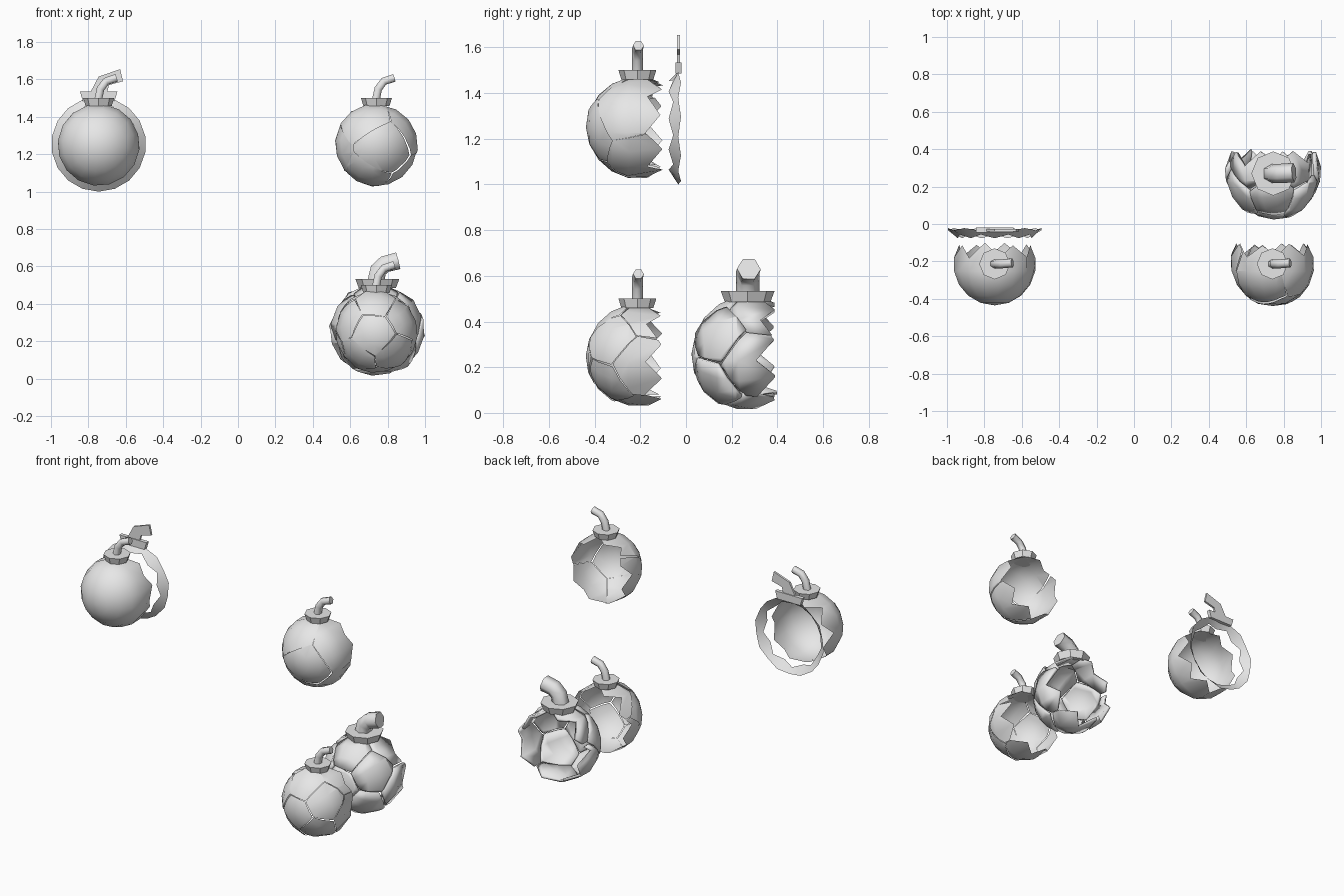
import bpy, bmesh, math, random
from mathutils import Vector, Matrix

random.seed(4)
if "Cube" in bpy.data.objects:
    bpy.data.objects.remove(bpy.data.objects["Cube"], do_unlink=True)

grey = bpy.data.materials.new("plain grey")
grey.use_nodes = True
grey.diffuse_color = (0.8, 0.8, 0.8, 1)
grey.node_tree.nodes["Principled BSDF"].inputs["Base Color"].default_value = (0.8, 0.8, 0.8, 1)


def add_object(name, bm, location, angle=40):
    mesh = bpy.data.meshes.new(name)
    bm.to_mesh(mesh)
    bm.free()
    mesh.materials.append(grey)
    for p in mesh.polygons:
        p.use_smooth = True
    mesh.set_sharp_from_angle(angle=math.radians(angle))
    ob = bpy.data.objects.new(name, mesh)
    ob.location = location
    bpy.context.collection.objects.link(ob)
    return ob


def broken_shell(radius, sides=16):
    """Front-facing bowl whose rear rim is a row of pointed teeth."""
    bm = bmesh.new()
    pole = bm.verts.new((0, -radius, 0))
    rows = []
    for step in range(1, 6):
        row = []
        for i in range(sides):
            theta = math.radians(20 * step)
            if step == 5:
                theta = math.radians(random.uniform(116, 121) if i % 2 else random.uniform(97, 103))
            a = 2 * math.pi * (i + 0.3) / sides
            r = radius * math.sin(theta)
            row.append(bm.verts.new((r * math.sin(a), -radius * math.cos(theta), r * math.cos(a))))
        rows.append(row)
    for i in range(sides):
        j = (i + 1) % sides
        bm.faces.new((pole, rows[0][i], rows[0][j]))
        for low, high in zip(rows, rows[1:]):
            bm.faces.new((low[i], high[i], high[j], low[j]))
    bm.normal_update()
    for f in bm.faces:
        if f.normal.dot(f.calc_center_median()) < 0:
            f.normal_flip()
    return bm


def shards(name, shell, radius, seeds, location, spread, tilt, thickness=0):
    """Cut the shell into one piece per seed direction, each slightly moved."""
    seeds = [Vector(s).normalized() for s in seeds]
    for n, seed in enumerate(seeds):
        piece = shell.copy()
        for other in seeds:
            if other is not seed:
                bmesh.ops.bisect_plane(piece, geom=piece.verts[:] + piece.edges[:] + piece.faces[:],
                                       plane_co=(0, 0, 0), plane_no=other - seed, clear_outer=True)
        if not piece.faces:
            piece.free()
            continue
        axis = Vector([random.uniform(-1, 1) for _ in range(3)]).normalized()
        pivot = Matrix.Translation(seed * radius)
        move = Matrix.Translation(seed * random.uniform(0, spread))
        piece.transform(move @ pivot @ Matrix.Rotation(tilt, 4, axis) @ pivot.inverted())
        ob = add_object(f"{name}_shard_{n + 1}", piece, location)
        if thickness:
            mod = ob.modifiers.new("thickness", "SOLIDIFY")
            mod.thickness = thickness
            mod.offset = -1
    shell.free()


def cap(name, location, bottom, top, height):
    bm = bmesh.new()
    bmesh.ops.create_cone(bm, cap_ends=True, segments=8, radius1=bottom, radius2=top, depth=height)
    add_object(name, bm, location, 30)


def fuse(name, points, thickness, location):
    curve = bpy.data.curves.new(name, "CURVE")
    curve.dimensions = "3D"
    curve.bevel_depth = thickness
    curve.bevel_resolution = 1
    curve.use_fill_caps = True
    spline = curve.splines.new("POLY")
    spline.points.add(len(points) - 1)
    for p, (x, y, z) in zip(spline.points, points):
        p.co = (x, y, z, 1)
    curve.materials.append(grey)
    ob = bpy.data.objects.new(name, curve)
    ob.location = location
    bpy.context.collection.objects.link(ob)


def flat_plate(name, outline, y, depth):
    bm = bmesh.new()
    face = bm.faces.new([bm.verts.new((x, y, z)) for x, z in outline])
    grown = bmesh.ops.extrude_face_region(bm, geom=[face])["geom"]
    bmesh.ops.translate(bm, vec=(0, depth, 0), verts=[v for v in grown if isinstance(v, bmesh.types.BMVert)])
    bmesh.ops.recalc_face_normals(bm, faces=bm.faces)
    add_object(name, bm, (0, 0, 0), 20)


R = 0.222
few_seeds = [(-0.4, -0.7, 0.75), (0.15, -1, -0.1), (0.8, -0.2, 0.5), (-0.85, -0.2, -0.2),
             (-0.35, -0.5, -0.8), (0.6, 0.1, -0.8)]
many_seeds = [(-0.1, -0.95, -0.1), (0, -0.6, 0.8), (0.7, -0.6, 0.4), (0.45, -0.7, -0.6),
              (-0.75, -0.5, 0.3), (-0.5, -0.6, -0.65), (0.95, 0.1, -0.2), (-0.95, 0.1, -0.4),
              (0, 0, -1), (0.5, 0.2, 0.8), (-0.5, 0.2, 0.8)]
thin_fuse = [(-0.005, 0, 0.23), (0.01, 0, 0.3), (0.04, 0, 0.34), (0.095, 0.005, 0.358)]

# Three small bombs: whole, lightly cracked, heavily cracked
smooth_at, cracked_at, shattered_at = (-0.745, -0.213, 1.25), (0.74, -0.213, 1.25), (0.74, -0.213, 0.25)
add_object("smooth_shell", broken_shell(R), smooth_at)
shards("cracked", broken_shell(R), R, few_seeds, cracked_at, 0.002, 0.04)
shards("shattered", broken_shell(R), R, many_seeds, shattered_at, 0.005, 0.05)
for label, at in (("smooth", smooth_at), ("cracked", cracked_at), ("shattered", shattered_at)):
    cap(label + "_cap", Vector(at) + Vector((0, 0, 0.23)), 0.07, 0.083, 0.042)
    fuse(label + "_fuse", thin_fuse, 0.024, at)

# Large outer bomb with thick separated shards
outer_at = (0.745, 0.27, 0.26)
shards("outer", broken_shell(0.245), 0.245, many_seeds, outer_at, 0.014, 0.07, 0.018)
cap("outer_cap", Vector(outer_at) + Vector((0, 0, 0.25)), 0.1, 0.118, 0.048)
fuse("outer_fuse", [(-0.01, 0, 0.25), (0.005, 0, 0.32), (0.04, 0, 0.352), (0.11, 0.005, 0.37)], 0.052, outer_at)

# Ragged rim ring behind the smooth bomb
bm = bmesh.new()
count = 18
outer, inner = [], []
for i in range(count):
    a = 2 * math.pi * i / count
    for ring, r, y in ((outer, 0.253, -0.022 - 0.012 * (i % 2)), (inner, 0.2 + 0.016 * (i % 2), -0.076 + 0.02 * (i % 2))):
        ring.append(bm.verts.new((r * math.sin(a), y, r * math.cos(a))))
for i in range(count):
    j = (i + 1) % count
    bm.faces.new((outer[i], outer[j], inner[j], inner[i]))
bmesh.ops.recalc_face_normals(bm, faces=bm.faces)
add_object("rim_ring", bm, (-0.745, 0, 1.253))

# Flat cap and fuse slices on the ring
flat_plate("rim_cap", [(-0.83, 1.485), (-0.845, 1.535), (-0.645, 1.535), (-0.66, 1.485)], -0.045, 0.025)
flat_plate("rim_fuse", [(-0.79, 1.53), (-0.745, 1.615), (-0.63, 1.655), (-0.615, 1.59), (-0.69, 1.57), (-0.7, 1.53)],
           -0.04, 0.014)
